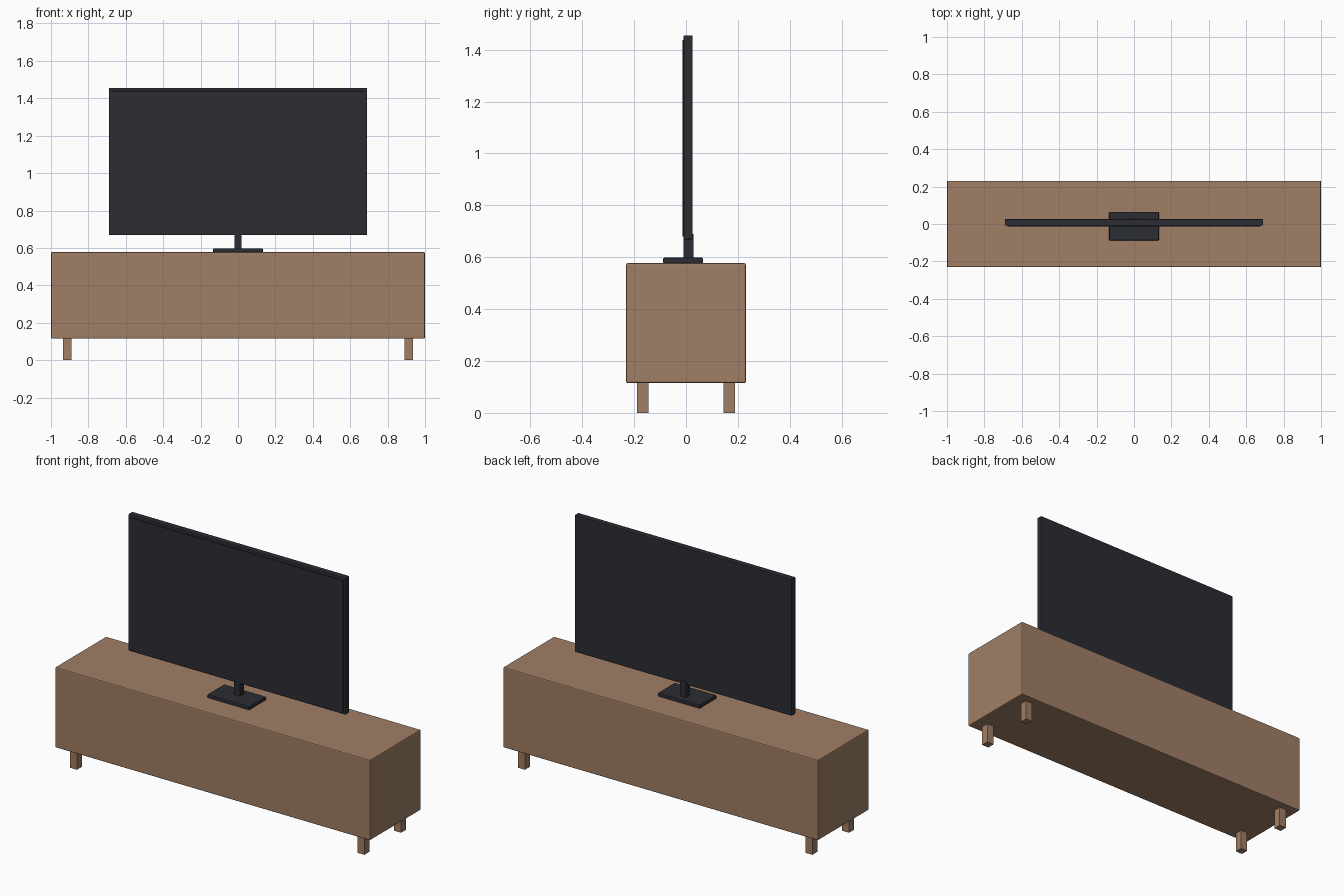
import bpy, bmesh

if "Cube" in bpy.data.objects:
    bpy.data.objects.remove(bpy.data.objects["Cube"])


def material(name, rgb):
    m = bpy.data.materials.new(name)
    m.diffuse_color = (*rgb, 1)
    m.use_nodes = True
    m.node_tree.nodes["Principled BSDF"].inputs["Base Color"].default_value = m.diffuse_color
    return m


wood = material("warm_wood", (0.35, 0.21, 0.13))
casing = material("dark_casing", (0.024, 0.026, 0.034))
glass = material("screen_black", (0.026, 0.025, 0.034))


def box(name, lo, hi, mat, bevel=0.0):
    """Box between two corners, with optional softened edges."""
    bm = bmesh.new()
    bmesh.ops.create_cube(bm, size=1)
    for v in bm.verts:
        for i in range(3):
            v.co[i] *= hi[i] - lo[i]
    me = bpy.data.meshes.new(name)
    bm.to_mesh(me)
    bm.free()
    me.materials.append(mat)
    ob = bpy.data.objects.new(name, me)
    ob.location = [(a + b) / 2 for a, b in zip(lo, hi)]
    bpy.context.collection.objects.link(ob)
    if bevel:
        mod = ob.modifiers.new("soft_edges", 'BEVEL')
        mod.width = bevel
        mod.segments = 2
    return ob


# Cabinet and four legs
box("cabinet", (-1, -0.231, 0.115), (1, 0.231, 0.577), wood, 0.006)
for sx, side in ((-1, "left"), (1, "right")):
    for sy, end in ((-1, "front"), (1, "back")):
        x, y = sx * 0.913, sy * 0.166
        box(f"{end}_{side}_leg", (x - 0.022, y - 0.022, 0),
            (x + 0.022, y + 0.022, 0.118), wood)

# Television stand
box("stand_base", (-0.133, -0.088, 0.577), (0.133, 0.065, 0.598), casing, 0.004)
box("stand_neck", (-0.02, -0.01, 0.595), (0.02, 0.029, 0.689), casing, 0.002)

# Television casing and slightly inset screen plate
box("television_casing", (-0.69, -0.009, 0.669), (0.69, 0.026, 1.455), casing, 0.004)
box("screen", (-0.677, -0.013, 0.68), (0.677, -0.006, 1.438), glass, 0.001)
